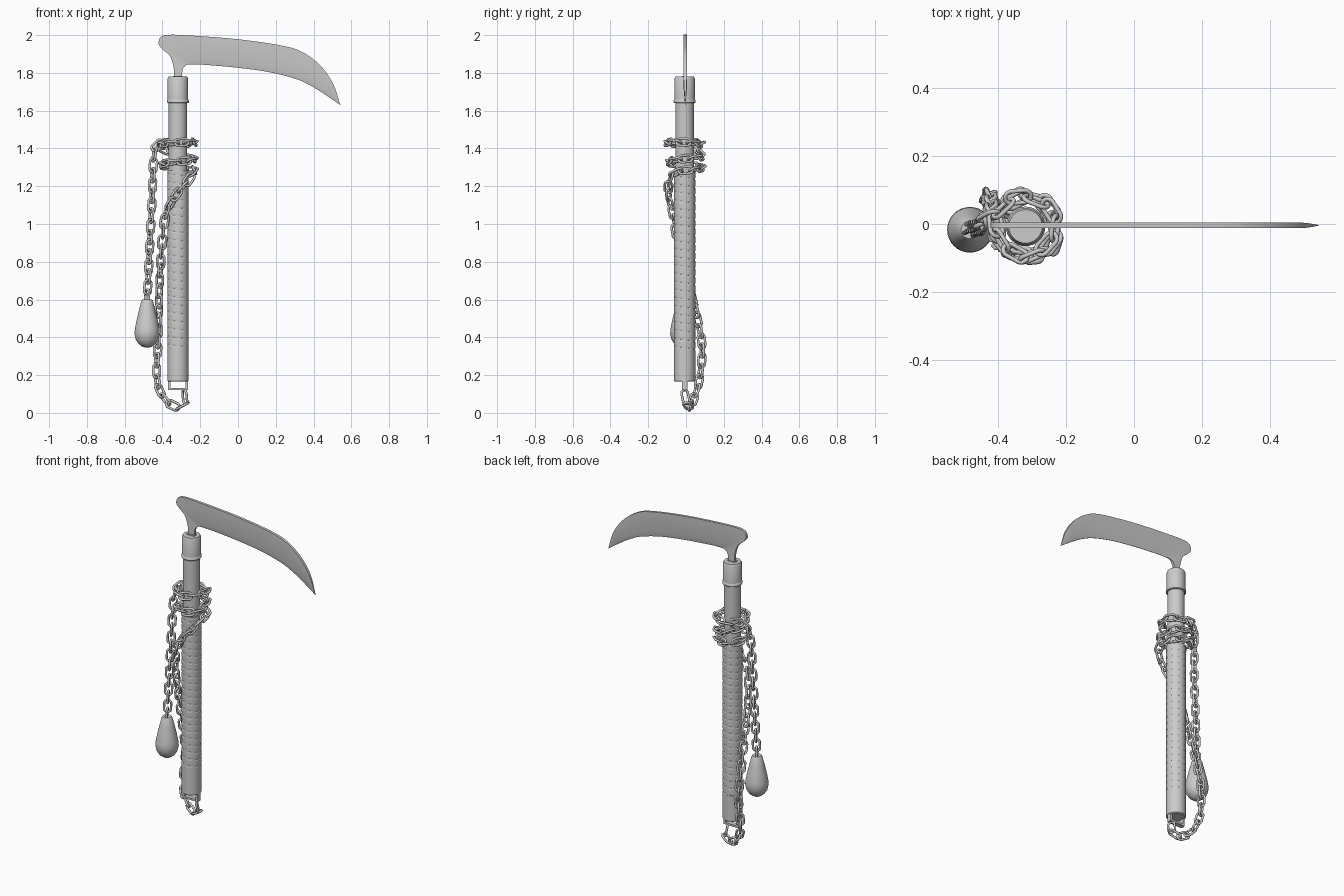
import bpy, bmesh, math
from mathutils import Vector, Matrix

cube = bpy.data.objects.get("Cube")
if cube:
    bpy.data.objects.remove(cube, do_unlink=True)

steel = bpy.data.materials.new("plain grey")
steel.use_nodes = True
GREY = (0.6, 0.6, 0.6, 1)
steel.diffuse_color = GREY
steel.node_tree.nodes["Principled BSDF"].inputs["Base Color"].default_value = GREY

AX, AY = -0.318, -0.007   # handle axis
TAU = math.tau


def finish(name, bm, angle=35):
    bmesh.ops.recalc_face_normals(bm, faces=bm.faces)
    mesh = bpy.data.meshes.new(name)
    bm.to_mesh(mesh)
    bm.free()
    mesh.materials.append(steel)
    obj = bpy.data.objects.new(name, mesh)
    bpy.context.collection.objects.link(obj)
    bpy.ops.object.select_all(action='DESELECT')
    obj.select_set(True)
    bpy.context.view_layer.objects.active = obj
    bpy.ops.object.shade_smooth_by_angle(angle=math.radians(angle))
    return obj


def bridge(bm, rings, closed=True):
    for a, b in zip(rings, rings[1:]):
        n = len(a)
        for i in range(n if closed else n - 1):
            j = (i + 1) % n
            bm.faces.new((a[i], a[j], b[j], b[i]))


def lathe(name, profile, x=AX, y=AY, seg=32):
    bm = bmesh.new()
    rings = [[bm.verts.new((x + r * math.cos(TAU * i / seg), y + r * math.sin(TAU * i / seg), z))
              for i in range(seg)] for r, z in profile]
    bridge(bm, rings)
    bm.faces.new(rings[0])
    bm.faces.new(rings[-1])
    return finish(name, bm)


# Handle: core, butt and top collar with its ring
lathe("handle_core", [(0.049, 0.2), (0.049, 1.7)])
lathe("handle_butt", [(0.05, 0.165), (0.056, 0.17), (0.056, 0.33), (0.05, 0.335)])
lathe("top_collar", [(0.054, 1.64), (0.054, 1.77), (0.049, 1.78)])
lathe("collar_ring", [(0.054, 1.64), (0.058, 1.644), (0.058, 1.654), (0.054, 1.66)])

# Cord wrapping: a helical surface whose radius steps once per turn
bm = bmesh.new()
PITCH, SEG = 0.043, 32
rows = []
z = 0.325
while z < 1.29:
    ring = []
    for i in range(SEG):
        a = TAU * i / SEG
        phase = (z / PITCH + i / SEG) % 1
        r = 0.0505 + 0.0055 * min(1, 5 * math.sin(math.pi * phase)) ** 0.5
        ring.append(bm.verts.new((AX + r * math.cos(a), AY + r * math.sin(a), z)))
    rows.append(ring)
    z += PITCH / 8
bridge(bm, rows)
bm.faces.new(rows[0])
bm.faces.new(rows[-1])
finish("cord_wrapping", bm, 40)


# Blade and neck: ribbon between the spine and the cutting edge
def smooth(points, steps):
    out = []
    p = [Vector(q) for q in points]
    p = [2 * p[0] - p[1]] + p + [2 * p[-1] - p[-2]]
    for a, b, c, d in zip(p, p[1:], p[2:], p[3:]):
        for k in range(steps):
            t = k / steps
            out.append(0.5 * (2 * b + (c - a) * t + (2 * a - 5 * b + 4 * c - d) * t * t
                              + (3 * b - a - 3 * c + d) * t ** 3))
    return out + [p[-2]]


spine = [(-.337, 1.74), (-.338, 1.79), (-.343, 1.84), (-.363, 1.893), (-.405, 1.93), (-.421, 1.963),
         (-.39, 1.999), (-.255, 1.998), (.01, 1.977), (.245, 1.942), (.35, 1.905), (.44, 1.835),
         (.505, 1.74), (.542, 1.63)]
edge = [(-.296, 1.74), (-.296, 1.79), (-.29, 1.825), (-.267, 1.844), (-.24, 1.845), (-.21, 1.844),
        (-.18, 1.843), (-.13, 1.839), (.0, 1.827), (.165, 1.804), (.3, 1.77), (.38, 1.735),
        (.457, 1.688), (.541, 1.63)]
bm = bmesh.new()
sections = []
S, E = smooth(spine, 4), smooth(edge, 4)
for k, (s, e) in enumerate(zip(S, E)):
    thin = 0.008 * min(1, (len(S) - 1 - k) / 5 + 0.1)
    sharp = 0.008 + (0.001 - 0.008) * min(1, max(0, (k - 8) / 8))
    ring = []
    for t, h in ((0, thin), (0.8, thin), (1, min(thin, sharp))):
        q = s.lerp(e, t)
        ring.append((q, h))
    loop = [(q, -h) for q, h in ring] + [(q, h) for q, h in reversed(ring)]
    sections.append([bm.verts.new((q.x, -0.004 + h, q.y)) for q, h in loop])
bridge(bm, sections)
bm.faces.new(sections[0])
bm.faces.new(sections[-1])
finish("blade", bm)


def box(name, loc, size):
    bm = bmesh.new()
    bmesh.ops.create_cube(bm, size=1, matrix=Matrix.Translation(loc) @ Matrix.Diagonal((*size, 1)))
    return finish(name, bm)


# Neck socket and the staple under the butt
box("neck_socket", (AX, AY, 1.778), (0.05, 0.026, 0.012))
for side in (-1, 1):
    box("staple_side", (AX + side * 0.046, AY, 0.148), (0.014, 0.028, 0.056))
box("staple_bar", (AX, AY, 0.126), (0.106, 0.028, 0.012))

# Drop-shaped weight
WX, WY = -0.481, -0.017
lathe("weight", [(0.004, 0.345), (0.025, 0.35), (0.046, 0.366), (0.06, 0.388), (0.067, 0.418),
                 (0.065, 0.445), (0.056, 0.49), (0.043, 0.545), (0.031, 0.592), (0.026, 0.6)], WX, WY)


# Chain: one stadium-shaped link, repeated along a path
def link_mesh(half=0.018, bend=0.02, wire=0.0068, seg=24, sides=8):
    bm = bmesh.new()
    rings = []
    for i in range(seg):
        a = TAU * (i + 0.5) / seg
        out = Vector((math.cos(a), math.sin(a), 0))
        mid = out * bend + Vector((math.copysign(half, out.x), 0, 0))
        rings.append([bm.verts.new(mid + wire * (out * math.cos(TAU * j / sides)
                     + Vector((0, 0, math.sin(TAU * j / sides))))) for j in range(sides)])
    bridge(bm, rings + [rings[0]])
    return finish("chain_link", bm, 60)


path = [(WX, WY, .615), (-.476, -.015, .7), (-.468, -.012, .87), (-.455, -.01, 1.13), (-.447, 0, 1.33),
        (-.43, .02, 1.41)]
for k in range(24):          # coils round the handle
    a = math.radians(145 - 38 * k)
    r = 0.085 + 0.006 * math.sin(2.3 * k)
    h = 1.43 - 0.005 * math.sin(k) if k < 9 else 1.43 - 0.07 * min(1, (k - 8) / 3) - 0.0065 * max(0, k - 11)
    path.append((AX + r * math.cos(a), AY + r * math.sin(a), h))
path += [(-.24, -.065, 1.265), (-.275, -.09, 1.215), (-.33, -.092, 1.15), (-.38, -.07, 1.06), (-.4, -.045, .92),
         (-.414, .01, .71), (-.422, .06, .5), (-.425, .085, .35), (-.43, .075, .2), (-.405, .05, .1),
         (-.345, .025, .04), (-.29, .01, .04), (-.282, -.004, .09), (-.3, -.007, .125)]

link = link_mesh()
track = smooth(path, 24)
STEP, travelled, count = 0.054, 0.054, 0
for a, b in zip(track, track[1:]):
    travelled += (b - a).length
    if travelled < STEP:
        continue
    travelled -= STEP
    along = (b - a).normalized()
    radial = Vector((a.x - AX, a.y - AY, 0.001))
    across = along.cross(radial).normalized()
    third = along.cross(across)
    frame = Matrix((along, across, third)).transposed().to_4x4()
    roll = Matrix.Rotation(math.radians(90 * (count % 2) + 25), 4, 'X')
    obj = link if count == 0 else bpy.data.objects.new("chain_link", link.data)
    if count:
        bpy.context.collection.objects.link(obj)
    obj.matrix_world = Matrix.Translation(a) @ frame @ roll
    count += 1
